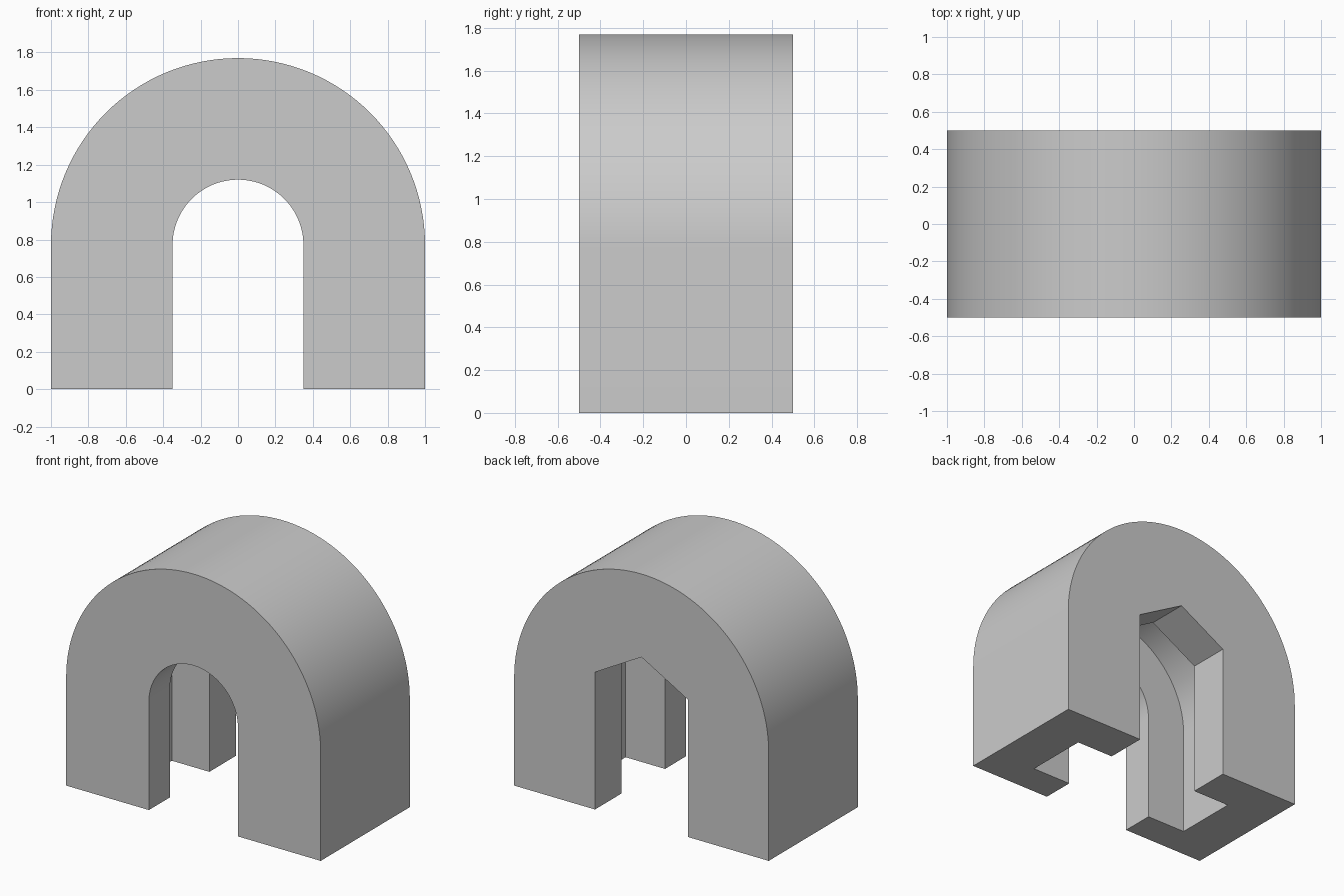
import bpy
import bmesh
from math import pi, cos, sin, radians

cube = bpy.data.objects.get("Cube")
if cube:
    bpy.data.objects.remove(cube, do_unlink=True)

SPRING = 0.77   # height where the round arches begin
BELOW = -0.2    # cutters reach below the base

stone = bpy.data.materials.new("light_grey")
stone.use_nodes = True
grey = (0.6, 0.6, 0.6, 1)
stone.diffuse_color = grey
stone.node_tree.nodes["Principled BSDF"].inputs["Base Color"].default_value = grey


def arch(radius, base, steps=64):
    """Straight-legged outline with a half-round top, as (x, z) points."""
    curve = [(radius * cos(pi * i / steps), SPRING + radius * sin(pi * i / steps))
             for i in range(steps + 1)]
    return [(-radius, base), (radius, base)] + curve


def extrude(name, profile, front, back):
    """Solid made by sweeping an (x, z) outline along y."""
    bm = bmesh.new()
    face = bm.faces.new([bm.verts.new((x, front, z)) for x, z in profile])
    swept = bmesh.ops.extrude_face_region(bm, geom=[face])["geom"]
    moved = [v for v in swept if isinstance(v, bmesh.types.BMVert)]
    bmesh.ops.translate(bm, verts=moved, vec=(0, back - front, 0))
    bmesh.ops.recalc_face_normals(bm, faces=bm.faces)
    mesh = bpy.data.meshes.new(name)
    bm.to_mesh(mesh)
    bm.free()
    mesh.materials.append(stone)
    obj = bpy.data.objects.new(name, mesh)
    bpy.context.collection.objects.link(obj)
    return obj


# Outer block
body = extrude("arched_block", arch(1.0, 0), -0.5, 0.5)

# Round front doorway, wide vaulted chamber, gabled back doorway
gable = [(-0.365, BELOW), (0.365, BELOW), (0.365, 0.975), (0, 1.18), (-0.365, 0.975)]
cutters = [
    extrude("chamber_cutter", arch(0.66, BELOW), -0.265, 0.2),
    extrude("front_doorway_cutter", arch(0.35, BELOW), -0.7, -0.1),
    extrude("back_doorway_cutter", gable, 0.05, 0.7),
]

bpy.ops.object.select_all(action="DESELECT")
body.select_set(True)
bpy.context.view_layer.objects.active = body
for cutter in cutters:
    cutter.hide_render = True
    cut = body.modifiers.new(cutter.name, "BOOLEAN")
    cut.operation = "DIFFERENCE"
    cut.solver = "EXACT"
    cut.object = cutter
    bpy.ops.object.modifier_apply(modifier=cut.name)
    bpy.data.objects.remove(cutter, do_unlink=True)

bpy.ops.object.shade_smooth_by_angle(angle=radians(30))
